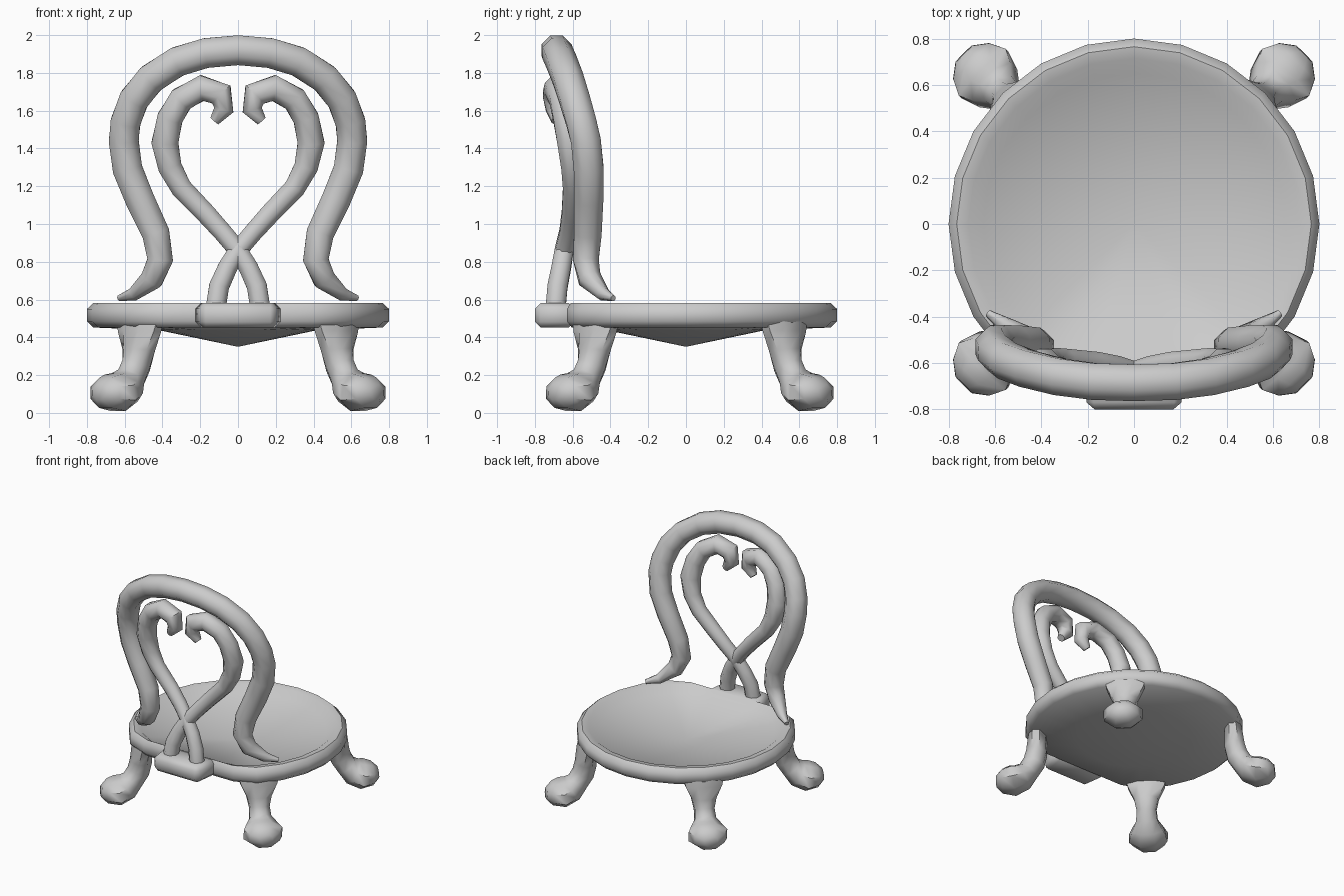
import bpy, bmesh, math
from mathutils import Vector

cube = bpy.data.objects.get("Cube")
if cube:
    bpy.data.objects.remove(cube, do_unlink=True)

grey = bpy.data.materials.new("plain_grey")
grey.use_nodes = True
colour = (0.6, 0.6, 0.6, 1)
grey.diffuse_color = colour
grey.node_tree.nodes["Principled BSDF"].inputs["Base Color"].default_value = colour


def finish(name, bm, angle=50):
    bmesh.ops.recalc_face_normals(bm, faces=bm.faces)
    mesh = bpy.data.meshes.new(name)
    bm.to_mesh(mesh)
    bm.free()
    mesh.materials.append(grey)
    for poly in mesh.polygons:
        poly.use_smooth = True
    mesh.set_sharp_from_angle(angle=math.radians(angle))
    obj = bpy.data.objects.new(name, mesh)
    bpy.context.collection.objects.link(obj)
    return obj


def skin(bm, rings):
    """Bridge a list of equal-sized point rings and return the vertex rows."""
    rows = [[bm.verts.new(p) for p in ring] for ring in rings]
    n = len(rows[0])
    for a, b in zip(rows, rows[1:]):
        for i in range(n):
            j = (i + 1) % n
            bm.faces.new((a[i], a[j], b[j], b[i]))
    return rows


def loft(name, rings):
    bm = bmesh.new()
    rows = skin(bm, rings)
    bm.faces.new(rows[0])
    bm.faces.new(rows[-1])
    return finish(name, bm)


def octagon(centre, u, v, ru, rv):
    angles = [math.radians(22.5 + 45 * k) for k in range(8)]
    grow = 1 / math.cos(math.radians(22.5))
    return [centre + u * ru * grow * math.cos(a) + v * rv * grow * math.sin(a) for a in angles]


def tangent(path, i):
    return (path[min(i + 1, len(path) - 1)] - path[max(i - 1, 0)]).normalized()


def tube(name, points):
    """Tapered tube through (x, y, z, radius) points."""
    path = [Vector(p[:3]) for p in points]
    rings = []
    for i, p in enumerate(points):
        t = tangent(path, i)
        u = t.cross(Vector((0, 1, 0))).normalized()
        rings.append(octagon(path[i], u, u.cross(t), p[3], p[3]))
    return loft(name, rings)


# Round seat, cut straight at the back: (radius, height, back limit)
SEGMENTS = 24
seat_profile = [
    (0.42, 0.438, -0.42), (0.765, 0.452, -0.605), (0.8, 0.485, -0.63),
    (0.8, 0.55, -0.63), (0.765, 0.582, -0.61), (0.715, 0.575, -0.595),
    (0.65, 0.53, -0.565)]
turns = [math.tau * k / SEGMENTS for k in range(SEGMENTS)]
bm = bmesh.new()
rows = skin(bm, [[(r * math.cos(a), max(r * math.sin(a), back), z) for a in turns]
                 for r, z, back in seat_profile])
for row, height in ((rows[0], 0.35), (rows[-1], 0.45)):
    centre = bm.verts.new((0, 0, height))
    for k in range(SEGMENTS):
        bm.faces.new((row[k], row[(k + 1) % SEGMENTS], centre))
finish("seat", bm)

# Block behind the seat that carries the heart splat, narrower at the rear
bm = bmesh.new()
bmesh.ops.create_cube(bm, size=1)
for v in bm.verts:
    width = 0.4 if v.co.y < 0 else 0.46
    v.co = (v.co.x * width, v.co.y * 0.21 - 0.695, v.co.z * 0.13 + 0.517)
bmesh.ops.bevel(bm, geom=bm.edges[:], offset=0.03, segments=1, affect='EDGES')
finish("back_block", bm)

# Outer arch of the backrest
half = [
    (0.63, -0.385, 0.607, 0.015), (0.55, -0.44, 0.63, 0.035),
    (0.455, -0.51, 0.71, 0.06), (0.412, -0.53, 0.81, 0.068),
    (0.435, -0.52, 0.95, 0.073), (0.52, -0.515, 1.13, 0.077),
    (0.585, -0.515, 1.29, 0.079), (0.605, -0.53, 1.44, 0.079),
    (0.595, -0.555, 1.54, 0.079), (0.55, -0.59, 1.66, 0.079),
    (0.46, -0.625, 1.77, 0.079), (0.32, -0.66, 1.86, 0.079),
    (0.17, -0.68, 1.905, 0.079)]
mirrored = [(-x, y, z, r) for x, y, z, r in reversed(half)]
tube("back_arch", half + [(0, -0.685, 1.92, 0.079)] + mirrored)

# Two crossing strands forming a heart with curled tips
strand = [
    (-0.117, -0.69, 0.56, 0.053), (-0.1, -0.68, 0.67, 0.053),
    (-0.055, -0.66, 0.77, 0.051), (0, -0.645, 0.86, 0.049),
    (0.08, -0.62, 0.955, 0.05), (0.17, -0.605, 1.055, 0.053),
    (0.3, -0.595, 1.19, 0.056), (0.36, -0.597, 1.3, 0.063),
    (0.387, -0.61, 1.43, 0.071), (0.36, -0.635, 1.56, 0.068),
    (0.3, -0.655, 1.66, 0.067), (0.19, -0.68, 1.72, 0.068),
    (0.088, -0.69, 1.685, 0.067), (0.075, -0.69, 1.605, 0.052),
    (0.125, -0.685, 1.545, 0.027)]
for side, s in (("left", 1), ("right", -1)):
    tube(side + "_heart_strand", [(s * x, y, z, r) for x, y, z, r in strand])

# Curved legs with ball feet: (reach, height, half width, half depth)
sections = [
    (0.7, 0.5, 0.15, 0.06), (0.71, 0.43, 0.135, 0.065),
    (0.715, 0.33, 0.09, 0.075), (0.735, 0.25, 0.072, 0.078),
    (0.775, 0.185, 0.078, 0.075), (0.82, 0.135, 0.115, 0.09),
    (0.89, 0.107, 0.143, 0.098), (0.965, 0.107, 0.11, 0.08),
    (1.01, 0.11, 0.05, 0.04)]
places = {"front_left": (1, -1), "back_left": (1, 1),
          "back_right": (-1, 1), "front_right": (-1, -1)}
for place, (sx, sy) in places.items():
    out = Vector((sx, sy, 0)).normalized()
    across = Vector((-out.y, out.x, 0))
    shift = Vector((0.02 * sx, 0.02, 0))
    spine = [out * r + shift + Vector((0, 0, z)) for r, z, w, d in sections]
    rings = []
    for i, (r, z, w, d) in enumerate(sections):
        rings.append(octagon(spine[i], across, tangent(spine, i).cross(across), w, d))
    loft(place + "_leg", rings)
